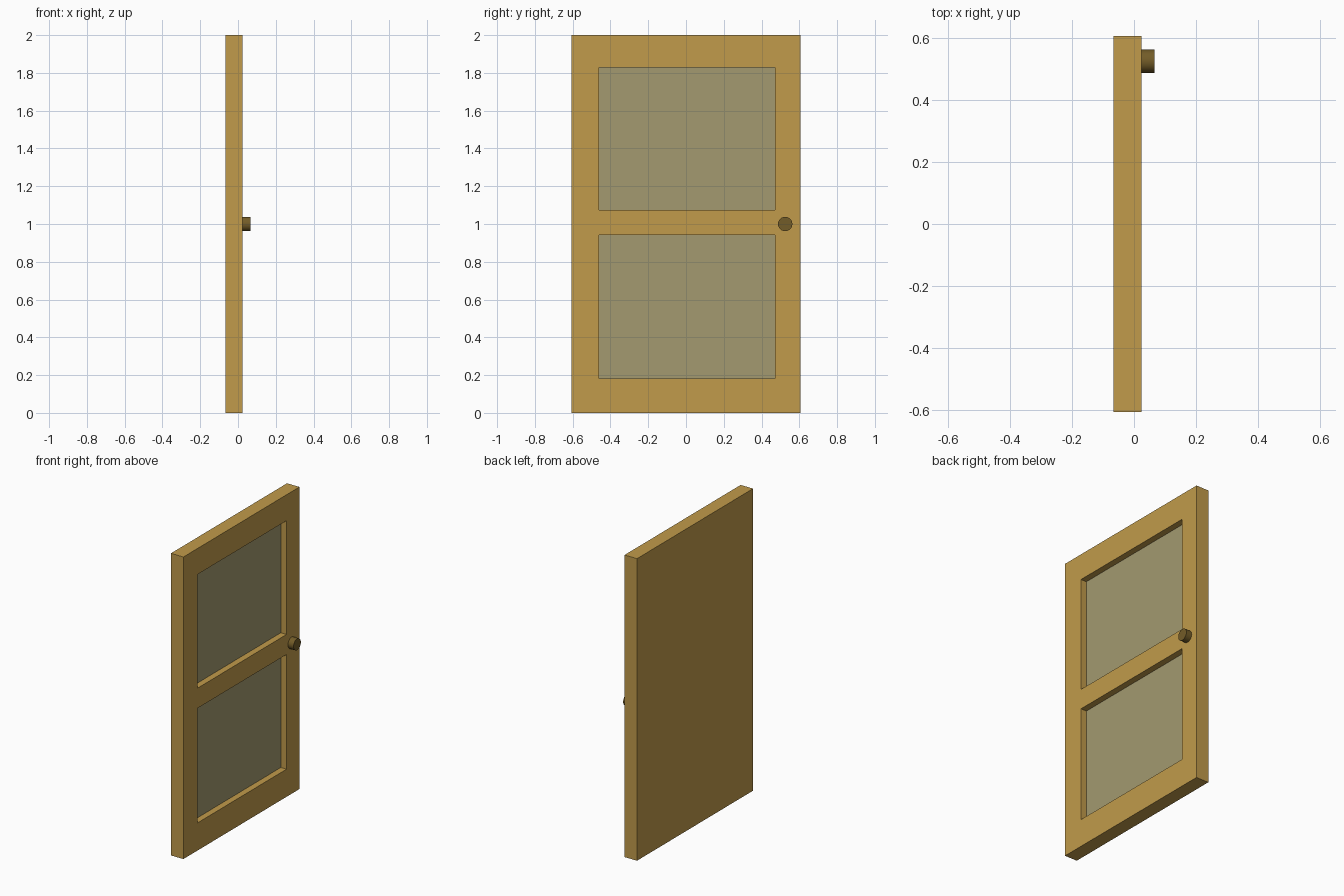
import bpy, bmesh, math

if "Cube" in bpy.data.objects:
    bpy.data.objects.remove(bpy.data.objects["Cube"])

X_BACK, X_FRONT, HALF_W, HEIGHT = -0.066, 0.025, 0.607, 2.0
PANEL_Y = (-0.46, 0.472)
PANEL_Z = ((0.183, 0.942), (1.075, 1.828))
RECESS = 0.042


def material(name, color):
    m = bpy.data.materials.new(name)
    m.diffuse_color = (*color, 1)
    m.use_nodes = True
    m.node_tree.nodes["Principled BSDF"].inputs["Base Color"].default_value = m.diffuse_color
    return m


wood = material("wood", (0.533, 0.328, 0.07))
pane = material("pane", (0.366, 0.323, 0.162))
dark_brass = material("dark_brass", (0.171, 0.107, 0.021))

# Door slab: a box cut along the panel outlines
bm = bmesh.new()
bmesh.ops.create_cube(bm, size=1)
for v in bm.verts:
    v.co = (X_FRONT if v.co.x > 0 else X_BACK, 2 * HALF_W * v.co.y, (v.co.z + 0.5) * HEIGHT)
cuts = [((0, y, 0), (0, 1, 0)) for y in PANEL_Y]
cuts += [((0, 0, z), (0, 0, 1)) for pair in PANEL_Z for z in pair]
for co, no in cuts:
    bmesh.ops.bisect_plane(bm, geom=bm.verts[:] + bm.edges[:] + bm.faces[:],
                           plane_co=co, plane_no=no)

# Two recessed panels sunk into the knob side
bm.normal_update()
panels = []
for f in bm.faces:
    c = f.calc_center_median()
    if (f.normal.x > 0.9 and PANEL_Y[0] < c.y < PANEL_Y[1]
            and any(a < c.z < b for a, b in PANEL_Z)):
        panels.append(f)
for f in panels:
    f.material_index = 1
walls = bmesh.ops.inset_individual(bm, faces=panels, thickness=0, depth=-RECESS)["faces"]
for f in walls:
    f.material_index = 0
mesh = bpy.data.meshes.new("door")
bm.to_mesh(mesh)
bm.free()
mesh.materials.append(wood)
mesh.materials.append(pane)
bpy.context.collection.objects.link(bpy.data.objects.new("door", mesh))

# Round knob
bpy.ops.mesh.primitive_cylinder_add(vertices=32, radius=0.038, depth=0.05,
                                    location=(0.041, 0.525, 1.0),
                                    rotation=(0, math.pi / 2, 0))
knob = bpy.context.object
knob.name = "knob"
knob.data.materials.append(dark_brass)
bpy.ops.object.shade_smooth_by_angle()
